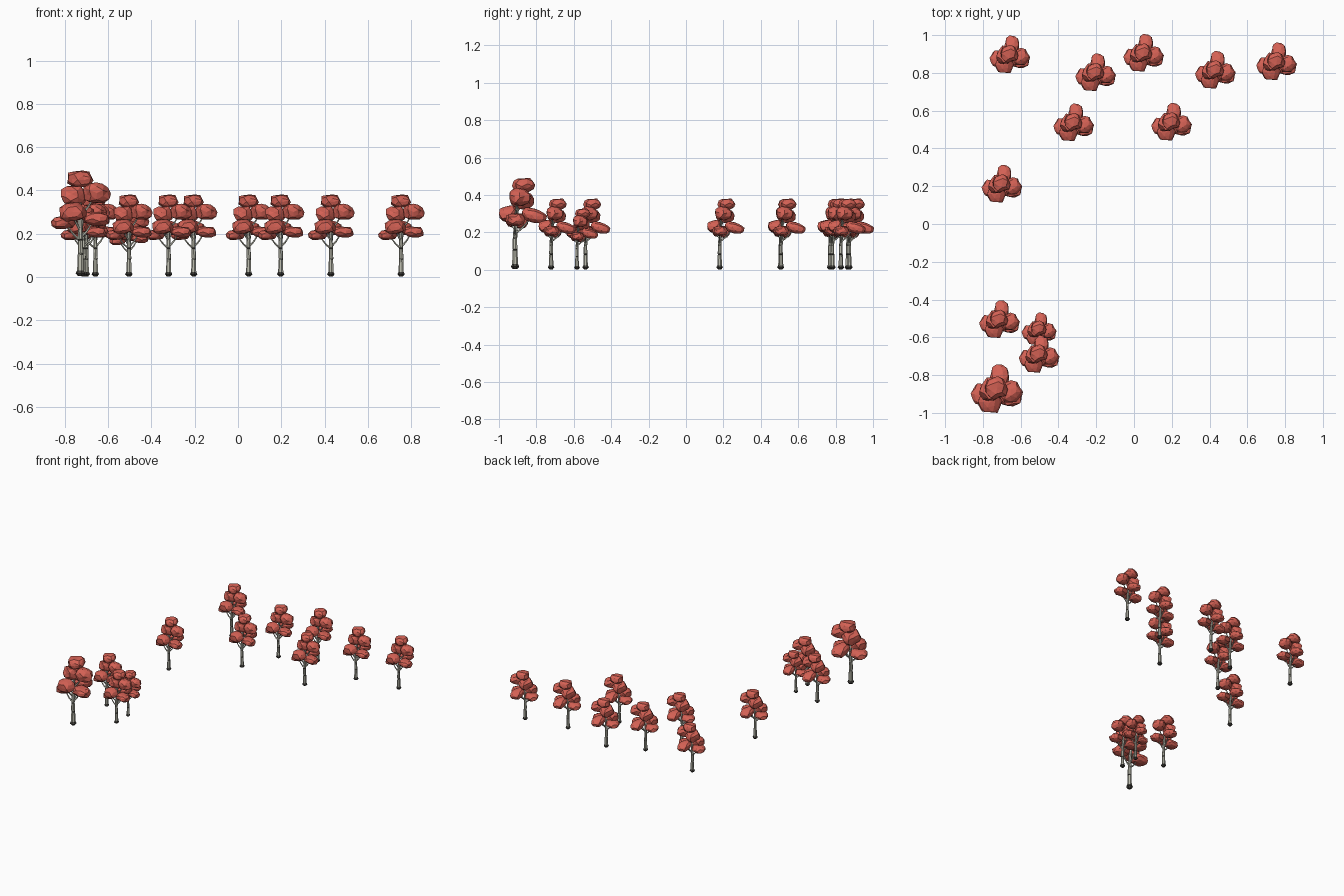
import bpy, bmesh, math, random
from mathutils import Vector, Euler

if "Cube" in bpy.data.objects:
    bpy.data.objects.remove(bpy.data.objects["Cube"])

random.seed(11)


def material(name, rgb):
    m = bpy.data.materials.new(name)
    m.diffuse_color = (*rgb, 1)
    m.use_nodes = True
    m.node_tree.nodes["Principled BSDF"].inputs["Base Color"].default_value = m.diffuse_color
    return m


LEAF = material("red leaves", (0.66, 0.12, 0.09))
BARK = material("pale bark", (0.51, 0.51, 0.43))
DARK = material("dark bark", (0.055, 0.052, 0.045))


def tube(bm, path, sides=7):
    """Tapered tube through (x, y, z, radius) points."""
    rings = []
    for i, (x, y, z, r) in enumerate(path):
        a = Vector(path[max(i - 1, 0)][:3])
        b = Vector(path[min(i + 1, len(path) - 1)][:3])
        q = (b - a).to_track_quat('Z', 'Y')
        ring = []
        for k in range(sides):
            t = 2 * math.pi * k / sides
            ring.append(bm.verts.new(Vector((x, y, z)) + q @ Vector((r * math.cos(t), r * math.sin(t), 0))))
        rings.append(ring)
    for lo, hi in zip(rings, rings[1:]):
        for k in range(sides):
            j = (k + 1) % sides
            bm.faces.new((lo[k], lo[j], hi[j], hi[k]))
    bm.faces.new(rings[0][::-1])
    bm.faces.new(rings[-1])


def finish(bm, name, mats):
    bmesh.ops.recalc_face_normals(bm, faces=bm.faces)
    me = bpy.data.meshes.new(name)
    bm.to_mesh(me)
    bm.free()
    for m in mats:
        me.materials.append(m)
    return me


# trunk with flared dark foot, and the branches that carry the leaf clumps
bm = bmesh.new()
tube(bm, [(0, 0, 0.003, 0.009), (0, 0, 0.013, 0.018), (0, 0, 0.024, 0.0125),
          (0, 0, 0.08, 0.0105), (0, 0, 0.086, 0.0105), (-0.001, 0, 0.13, 0.0095),
          (-0.001, 0, 0.136, 0.0095), (-0.002, 0.003, 0.20, 0.0085),
          (-0.003, 0.01, 0.28, 0.0065), (-0.005, 0.03, 0.34, 0.004)])
for f in bm.faces:
    z = f.calc_center_median().z
    f.normal_update()
    # dark foot, and short dark flecks on some sides of the trunk
    if z < 0.021 or (0.081 < z < 0.085 and f.normal.x > 0.3) or (0.131 < z < 0.135 and f.normal.y < -0.3):
        f.material_index = 1
for z0, tip in [(0.14, (0.045, -0.002, 0.20)), (0.13, (-0.05, 0.0, 0.185)),
                (0.15, (0.01, 0.065, 0.215)), (0.165, (-0.03, -0.03, 0.23)),
                (0.22, (0.05, 0.01, 0.29)), (0.23, (-0.022, 0.03, 0.28))]:
    tube(bm, [(0, 0, z0, 0.005), (tip[0] * 0.5, tip[1] * 0.5, z0 + (tip[2] - z0) * 0.4, 0.004),
              (*tip, 0.0025)], 5)
trunk_mesh = finish(bm, "trunk", [BARK, DARK])

# leaf clumps: centre, radii, tilt
CLUMPS = [
    ((-0.003, 0.035, 0.350), (0.048, 0.046, 0.033), (0.1, 0, 0.3)),
    ((0.058, 0.018, 0.300), (0.048, 0.046, 0.040), (0, 0.1, 0.5)),
    ((-0.024, 0.030, 0.290), (0.046, 0.052, 0.040), (-0.15, 0, -0.4)),
    ((-0.062, 0.010, 0.195), (0.044, 0.048, 0.025), (0, -0.1, -0.35)),
    ((-0.028, -0.026, 0.232), (0.050, 0.043, 0.036), (0.15, 0, -0.2)),
    ((0.058, 0.000, 0.209), (0.051, 0.042, 0.028), (0, 0.1, 0)),
    ((0.010, 0.080, 0.224), (0.042, 0.054, 0.030), (-0.3, 0, -0.2)),
]
bm = bmesh.new()
for centre, radii, tilt in CLUMPS:
    verts = bmesh.ops.create_icosphere(bm, subdivisions=2, radius=1)["verts"]
    turn = Euler([random.uniform(0, 6) for _ in range(3)]).to_matrix()
    rot = Euler(tilt).to_matrix()
    for v in verts:
        # slightly boxy, rough boulder shape
        p = turn @ v.co
        p = p * (sum(abs(c) ** 3 for c in p) ** (-1 / 3)) * random.uniform(0.82, 1.0)
        p = Vector((p[i] * radii[i] for i in range(3)))
        v.co = rot @ p + Vector(centre)
crown_mesh = finish(bm, "crown", [LEAF])

# the grove: trunk x, y and scale
TREES = [(-0.658, 0.865, 1), (-0.204, 0.77, 1), (0.05, 0.873, 1), (0.43, 0.783, 1),
         (0.754, 0.828, 1), (-0.32, 0.505, 1), (0.198, 0.508, 1), (-0.70, 0.18, 1),
         (-0.713, -0.537, 1), (-0.503, -0.583, 0.86), (-0.503, -0.721, 1), (-0.727, -0.914, 1.29)]
for x, y, s in TREES:
    for name, me in (("trunk", trunk_mesh), ("crown", crown_mesh)):
        o = bpy.data.objects.new(name, me)
        o.location = (x, y, 0)
        o.scale = (s, s, s)
        bpy.context.collection.objects.link(o)
